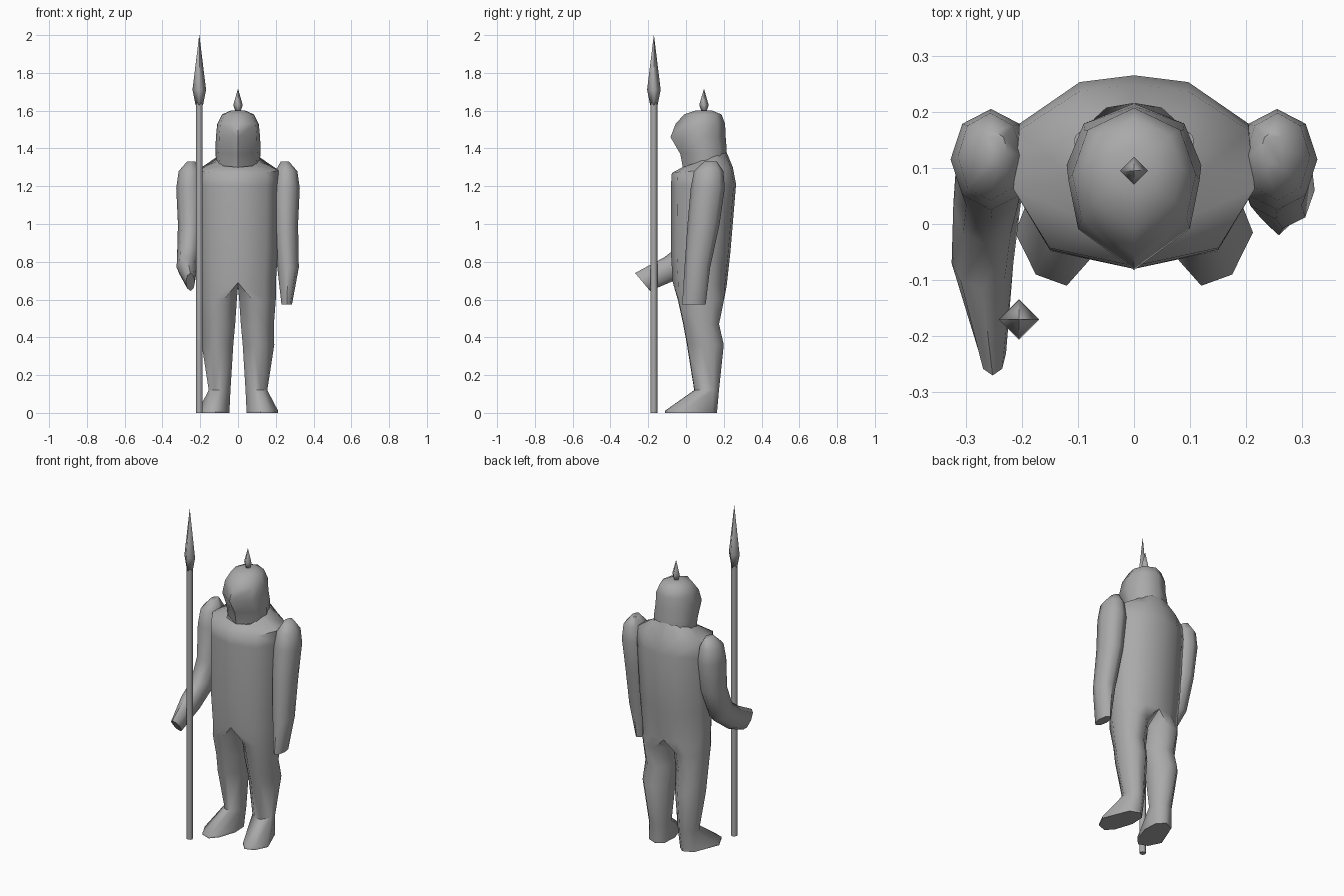
import bpy, bmesh, math
from mathutils import Vector

if "Cube" in bpy.data.objects:
    bpy.data.objects.remove(bpy.data.objects["Cube"])

grey = bpy.data.materials.new("plain grey")
grey.diffuse_color = (0.4, 0.4, 0.4, 1)
grey.use_nodes = True
grey.node_tree.nodes["Principled BSDF"].inputs["Base Color"].default_value = grey.diffuse_color


def finish(name, bm, mirror=False, angle=60):
    bmesh.ops.remove_doubles(bm, verts=bm.verts, dist=1e-5)
    bmesh.ops.recalc_face_normals(bm, faces=bm.faces)
    me = bpy.data.meshes.new(name)
    bm.to_mesh(me)
    bm.free()
    me.materials.append(grey)
    ob = bpy.data.objects.new(name, me)
    bpy.context.collection.objects.link(ob)
    bpy.ops.object.select_all(action='DESELECT')
    ob.select_set(True)
    bpy.context.view_layer.objects.active = ob
    if mirror:
        m = ob.modifiers.new("mirror", 'MIRROR')
        m.use_clip = True
        m.merge_threshold = 0.0005
        bpy.ops.object.modifier_apply(modifier=m.name)
    bpy.ops.object.shade_smooth_by_angle(angle=math.radians(angle))
    return ob


def bridge(bm, rings, closed=True):
    n = len(rings[0])
    for a, b in zip(rings, rings[1:]):
        for i in range(n if closed else n - 1):
            j = (i + 1) % n
            bm.faces.new((a[i], a[j], b[j], b[i]))


def half_ring(bm, outline, zf, zb, hw, yf, yb):
    """Open half ring from front to back, tilted from height zf to zb."""
    out = []
    for u, v in outline:
        t = (v + 1) / 2
        out.append(bm.verts.new((u * hw, yf + (yb - yf) * t, zf + (zb - zf) * t)))
    return out


# Body: half torso running into one leg, then mirrored
TORSO = [(0, -1), (.7, -.8), (1, -.15), (.95, .5), (.45, .93), (0, 1)]
LEG = [(-.3, -.95), (.4, -.92), (1, -.2), (.9, .5), (.4, .95), (-.3, .95), (-1, .4), (-1, -.4)]
bm = bmesh.new()
torso = [half_ring(bm, TORSO, *r) for r in [
    (1.30, 1.38, .11, -.02, .215),
    (1.27, 1.30, .215, -.075, .248),
    (1.20, 1.21, .215, -.08, .265),
    (0.85, 0.85, .21, -.08, .235),
    (0.69, 0.67, .20, -.07, .215)]]
bridge(bm, torso, closed=False)
legs = [torso[-1] + [bm.verts.new((0, y, .68)) for y in (.13, .02)]]
for z, x0, x1, y0, y1 in [(.60, .006, .20, -.05, .208), (.47, .015, .19, -.02, .18),
                          (.36, .025, .192, 0, .205), (.12, .04, .155, .04, .178)]:
    legs.append([bm.verts.new(((x0 + x1) / 2 + u * (x1 - x0) / 2,
                               (y0 + y1) / 2 + v * (y1 - y0) / 2, z)) for u, v in LEG])
SOLE = [(.08, -.065), (.12, -.11), (.175, -.09), (.212, -.015),
        (.15, .14), (.09, .165), (.05, .13), (.045, .04)]
legs.append([bm.verts.new((x, y, .012)) for x, y in SOLE])
legs.append([bm.verts.new((x, y, 0)) for x, y in SOLE])
bridge(bm, legs)
bm.faces.new(legs[-1])
finish("body", bm, mirror=True)

# Helmeted head, mirrored
HEAD = [(0, -1), (.85, -.5), (1, .1), (.75, .7), (0, 1)]
bm = bmesh.new()
head = [half_ring(bm, HEAD, *r) for r in [
    (1.29, 1.35, .115, -.015, .215), (1.37, 1.40, .12, -.03, .215),
    (1.46, 1.46, .117, -.082, .21), (1.53, 1.53, .11, -.055, .207),
    (1.58, 1.58, .085, -.01, .188), (1.60, 1.60, .04, .05, .14)]]
bridge(bm, head, closed=False)
bm.faces.new(head[-1])
finish("helmet", bm, mirror=True)


# Arms: rings of (centre, half width, half depth, forward tilt in degrees)
def arm(name, side, rings):
    bm = bmesh.new()
    loops = []
    for c, rx, ry, tilt in rings:
        t = math.radians(tilt)
        w = Vector((0, math.cos(t), -math.sin(t)))
        loop = []
        for k in range(8):
            a = math.tau * k / 8
            p = Vector(c) + Vector((rx * math.cos(a), 0, 0)) + w * ry * math.sin(a)
            loop.append(bm.verts.new((side * p.x, p.y, p.z)))
        loops.append(loop)
    bridge(bm, loops)
    bm.faces.new(loops[0])
    bm.faces.new(loops[-1])
    finish(name, bm)


SHOULDER = [((.248, .13, 1.33), .022, .035, 0), ((.256, .12, 1.28), .058, .078, 0),
            ((.255, .115, 1.19), .072, .09, 0), ((.253, .093, 1.0), .065, .085, 0)]
arm("left_arm", 1, SHOULDER + [((.265, .06, .77), .057, .068, 0),
                               ((.258, .042, .575), .028, .062, 0)])
arm("right_arm", -1, SHOULDER + [((.262, .035, .85), .06, .08, 25),
                                 ((.27, -.07, .77), .055, .07, 50),
                                 ((.252, -.23, .693), .024, .062, 50)])


# Turned parts: crest spike, spear shaft and spear head
def turned(name, x, y, sides, profile, angle=60):
    bm = bmesh.new()
    loops = [[bm.verts.new((x + r * math.cos(math.tau * k / sides),
                            y + r * math.sin(math.tau * k / sides), z))
              for k in range(sides)] for r, z in profile]
    bridge(bm, loops)
    bm.faces.new(loops[0])
    bm.faces.new(loops[-1])
    finish(name, bm, angle=angle)


turned("helmet_spike", 0, .095, 4, [(.012, 1.59), (.025, 1.63), (.0005, 1.715)], 100)
turned("spear_shaft", -.205, -.17, 8, [(.018, 0), (.018, 1.64)])
turned("spear_head", -.205, -.17, 4, [(.02, 1.63), (.036, 1.71), (.0005, 2.0)], 100)
